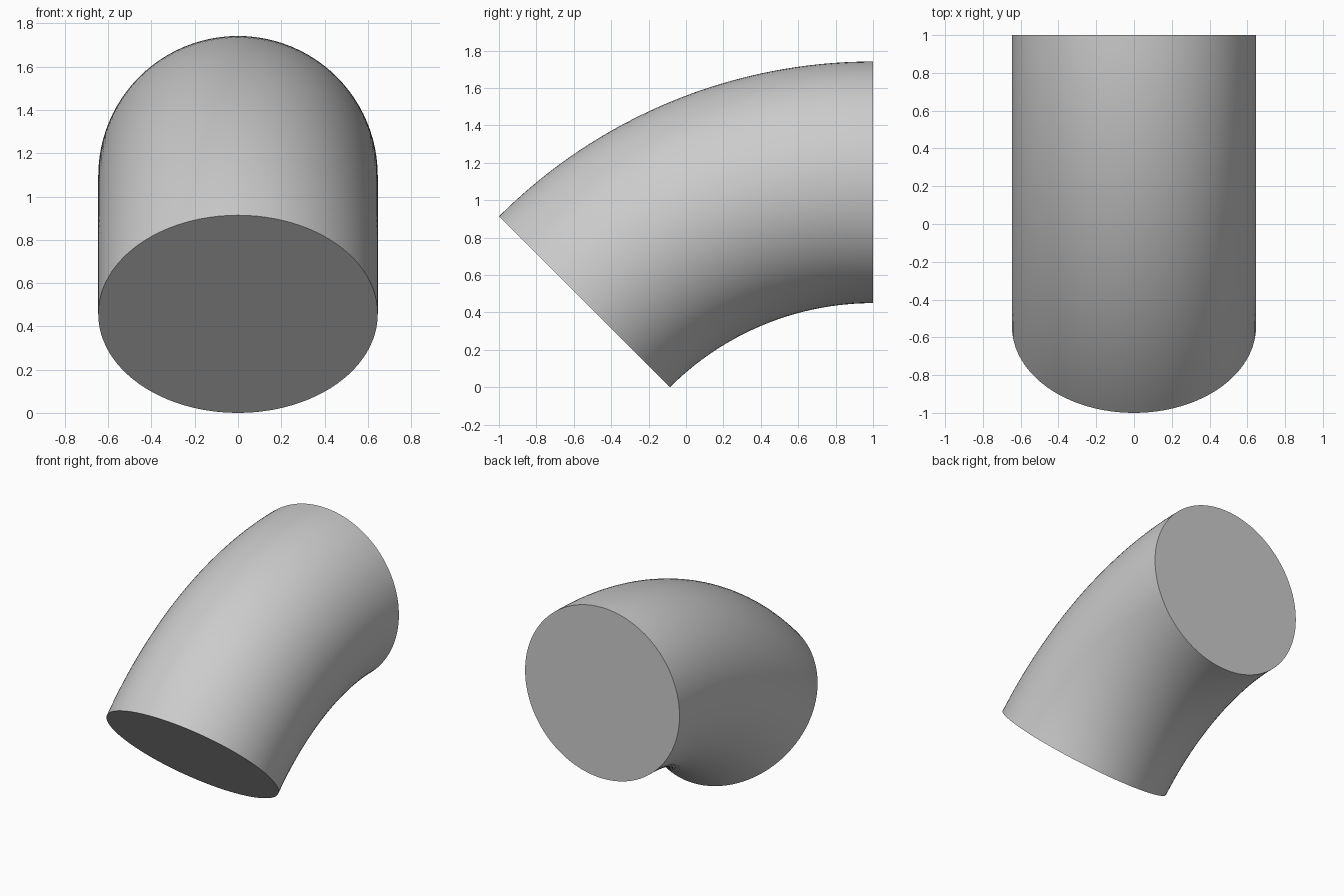
import bpy, bmesh, math
from mathutils import Matrix, Vector

if "Cube" in bpy.data.objects:
    bpy.data.objects.remove(bpy.data.objects["Cube"], do_unlink=True)

# Bend dimensions
OUTER = 2 * math.sqrt(2)
TUBE = 0.646
BEND = OUTER - TUBE
DROP = (BEND - TUBE) / math.sqrt(2)
CENTRE = Vector((0, 1, -DROP))

# Plain grey material
grey = bpy.data.materials.new("light_grey")
grey.use_nodes = True
colour = (0.6, 0.6, 0.6, 1)
grey.diffuse_color = colour
grey.node_tree.nodes["Principled BSDF"].inputs["Base Color"].default_value = colour

# Round back end, swept forward and down through an eighth turn
bm = bmesh.new()
place = Matrix.Translation(CENTRE + Vector((0, 0, BEND))) @ Matrix.Rotation(math.pi / 2, 4, "X")
bmesh.ops.create_circle(bm, cap_ends=False, segments=96, radius=TUBE, matrix=place)
back_rim = bm.edges[:]
sweep = bmesh.ops.spin(bm, geom=back_rim, cent=CENTRE, axis=(1, 0, 0),
                       angle=math.pi / 4, steps=32, use_duplicate=False)
front_rim = [e for e in sweep["geom_last"] if isinstance(e, bmesh.types.BMEdge)]

# Flat end caps
for rim in (back_rim, front_rim):
    bmesh.ops.contextual_create(bm, geom=rim)
bmesh.ops.recalc_face_normals(bm, faces=bm.faces[:])

mesh = bpy.data.meshes.new("pipe_elbow")
bm.to_mesh(mesh)
bm.free()
mesh.materials.append(grey)
elbow = bpy.data.objects.new("pipe_elbow", mesh)
bpy.context.collection.objects.link(elbow)

# Smooth wall with crisp rims
bpy.ops.object.select_all(action="DESELECT")
elbow.select_set(True)
bpy.context.view_layer.objects.active = elbow
bpy.ops.object.shade_smooth_by_angle(angle=math.radians(30))
